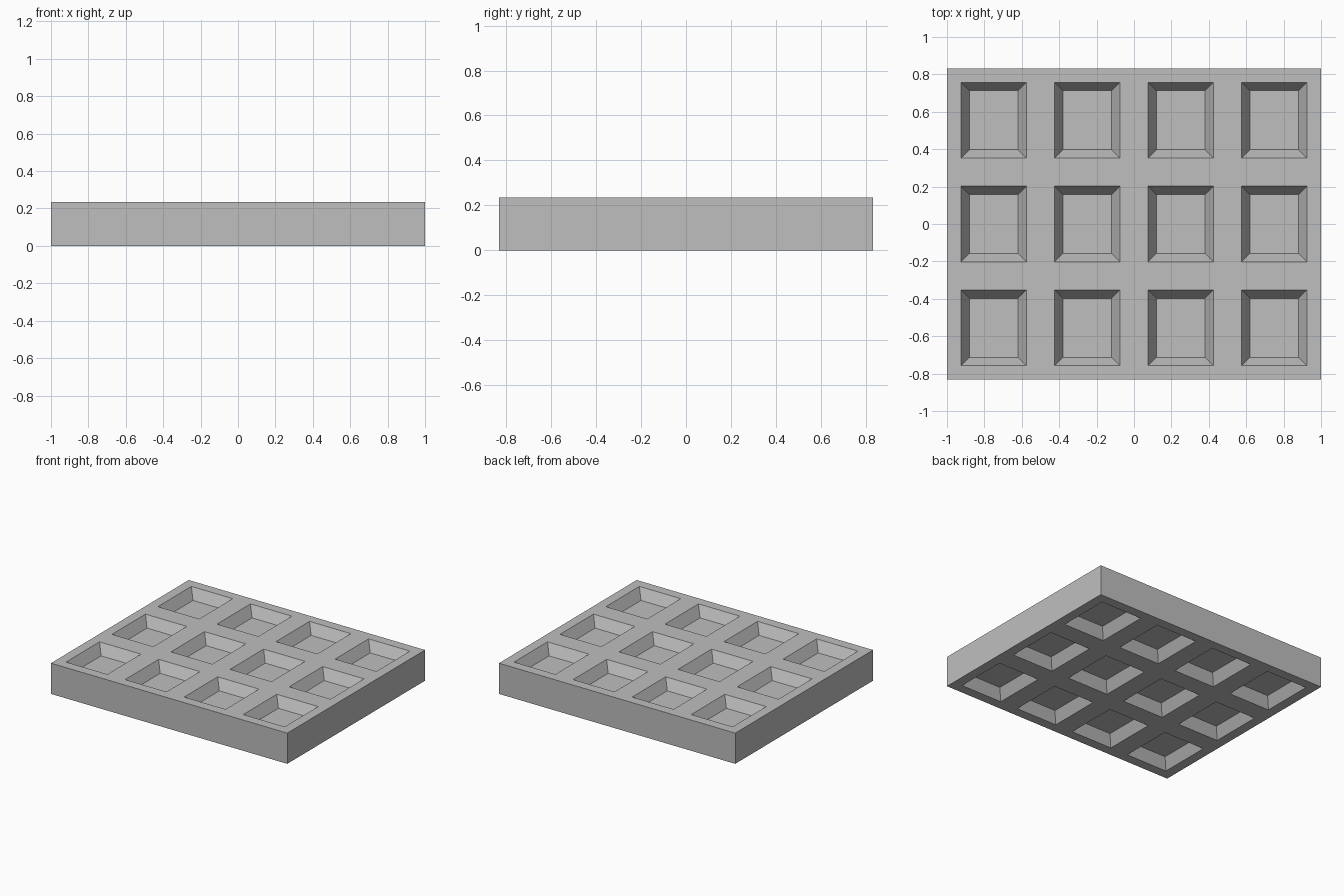
import bpy
import bmesh
from mathutils import Vector

if "Cube" in bpy.data.objects:
    bpy.data.objects.remove(bpy.data.objects["Cube"], do_unlink=True)

HEIGHT = 0.235
RIB = 0.15          # width of the ribs between pockets
POCKET = (0.35, 0.405)
COUNT = (4, 3)
TAPER, DEPTH = 0.045, 0.078


def breaks(size, count):
    """Grid line positions: half-rib border, then pockets and ribs in turn."""
    pitch = size + RIB
    start = -pitch * count / 2
    lines = [start]
    for i in range(count):
        lines += [start + i * pitch + RIB / 2, start + (i + 1) * pitch - RIB / 2]
    return lines + [start + count * pitch]


# Plain grey material
grey = bpy.data.materials.new("plain_grey")
grey.use_nodes = True
colour = (0.52, 0.52, 0.52, 1)
grey.diffuse_color = colour
grey.node_tree.nodes["Principled BSDF"].inputs["Base Color"].default_value = colour

# Slab: flat grid raised into a solid
bm = bmesh.new()
xs, ys = breaks(POCKET[0], COUNT[0]), breaks(POCKET[1], COUNT[1])
rows = [[bm.verts.new((x, y, 0)) for x in xs] for y in ys]
for j in range(len(ys) - 1):
    for i in range(len(xs) - 1):
        bm.faces.new((rows[j][i], rows[j][i + 1], rows[j + 1][i + 1], rows[j + 1][i]))
raised = bmesh.ops.extrude_face_region(bm, geom=bm.faces[:], use_keep_orig=True)
top_verts = [v for v in raised["geom"] if isinstance(v, bmesh.types.BMVert)]
bmesh.ops.translate(bm, verts=top_verts, vec=Vector((0, 0, HEIGHT)))
bmesh.ops.recalc_face_normals(bm, faces=bm.faces[:])

# Tapered pockets sunk into the top and the underside
pocket_centres = [((xs[i] + xs[i + 1]) / 2, (ys[j] + ys[j + 1]) / 2)
                  for i in range(1, len(xs) - 1, 2) for j in range(1, len(ys) - 1, 2)]


def is_pocket(face):
    c = face.calc_center_median()
    return abs(face.normal.z) > 0.9 and any(
        abs(c.x - x) + abs(c.y - y) < 0.01 for x, y in pocket_centres)


floors = [f for f in bm.faces if is_pocket(f)]
bmesh.ops.inset_individual(bm, faces=floors, thickness=TAPER, use_even_offset=True)
for face in floors:
    sink = -DEPTH if face.calc_center_median().z > HEIGHT / 2 else DEPTH
    for v in face.verts:
        v.co.z += sink
bmesh.ops.recalc_face_normals(bm, faces=bm.faces[:])

mesh = bpy.data.meshes.new("waffle_slab")
bm.to_mesh(mesh)
bm.free()
mesh.materials.append(grey)
slab = bpy.data.objects.new("waffle_slab", mesh)
bpy.context.collection.objects.link(slab)
